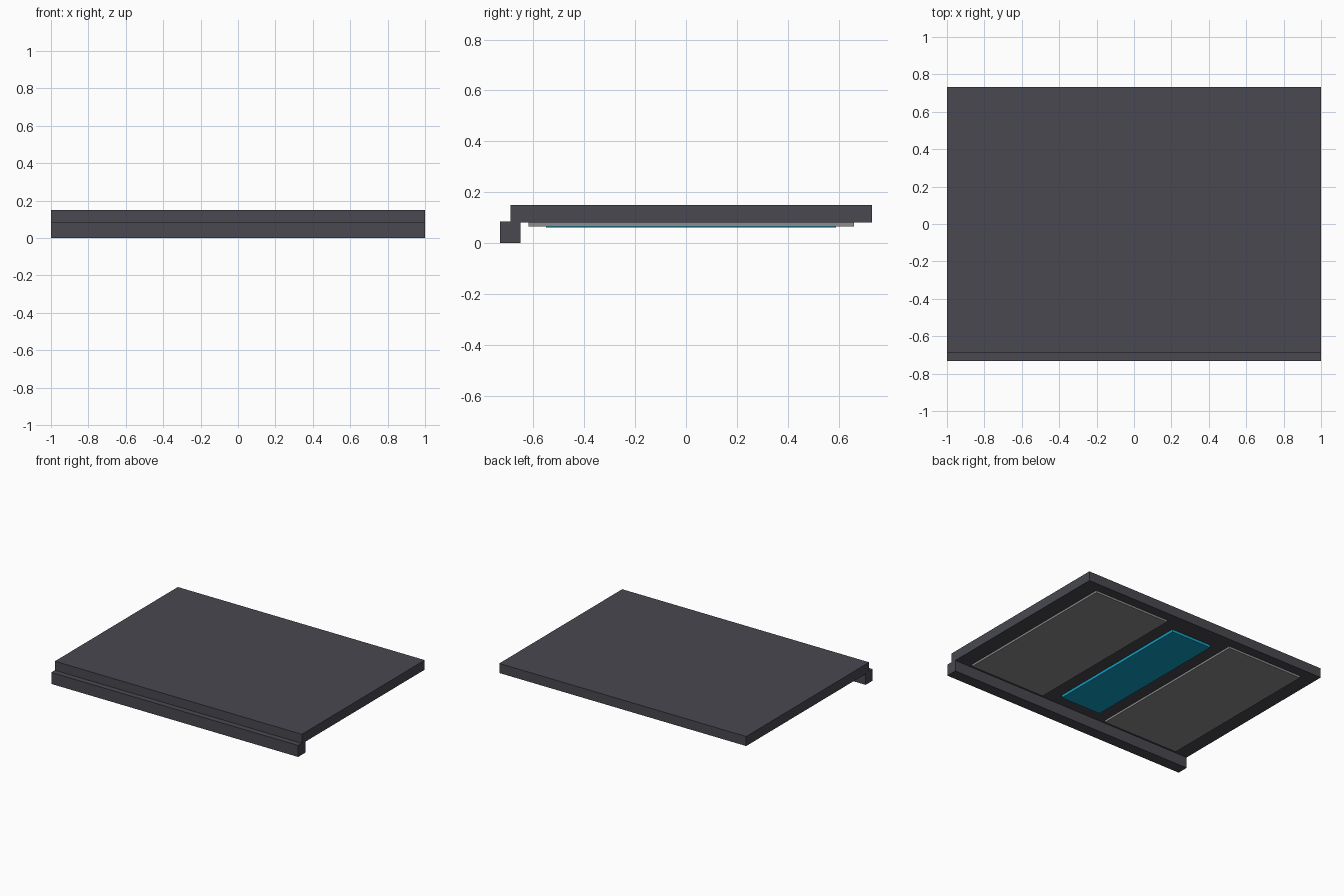
import bpy

if "Cube" in bpy.data.objects:
    bpy.data.objects.remove(bpy.data.objects["Cube"], do_unlink=True)


def make_material(name, srgb):
    """Flat material from 0-255 display values, stored as linear."""
    linear = [((c / 255 + 0.055) / 1.055) ** 2.4 for c in srgb]
    mat = bpy.data.materials.new(name)
    mat.use_nodes = True
    mat.diffuse_color = (*linear, 1)
    mat.node_tree.nodes["Principled BSDF"].inputs["Base Color"].default_value = (*linear, 1)
    return mat


def box(name, x, y, z, mat):
    """Box spanning the given (low, high) ranges."""
    spans = (x, y, z)
    bpy.ops.mesh.primitive_cube_add(size=1, location=[(a + b) / 2 for a, b in spans])
    obj = bpy.context.object
    obj.name = name
    obj.scale = [b - a for a, b in spans]
    bpy.ops.object.transform_apply(location=False, rotation=False, scale=True)
    obj.data.materials.append(mat)
    return obj


charcoal = make_material("charcoal", (72, 72, 80))
grey = make_material("panel grey", (140, 140, 142))
teal = make_material("light teal", (16, 160, 196))

# Flat slab and the lip hanging under its front edge
box("slab", (-1, 1), (-0.69, 0.732), (0.08, 0.15), charcoal)
box("front_lip", (-1, 1), (-0.732, -0.65), (0, 0.084), charcoal)

# Underside: a grey panel each side of a central teal strip
for side, x in (("left", (0.27, 0.88)), ("right", (-0.88, -0.27))):
    box(side + "_panel", x, (-0.62, 0.66), (0.065, 0.082), grey)
box("centre_strip", (-0.163, 0.163), (-0.55, 0.59), (0.061, 0.082), teal)
